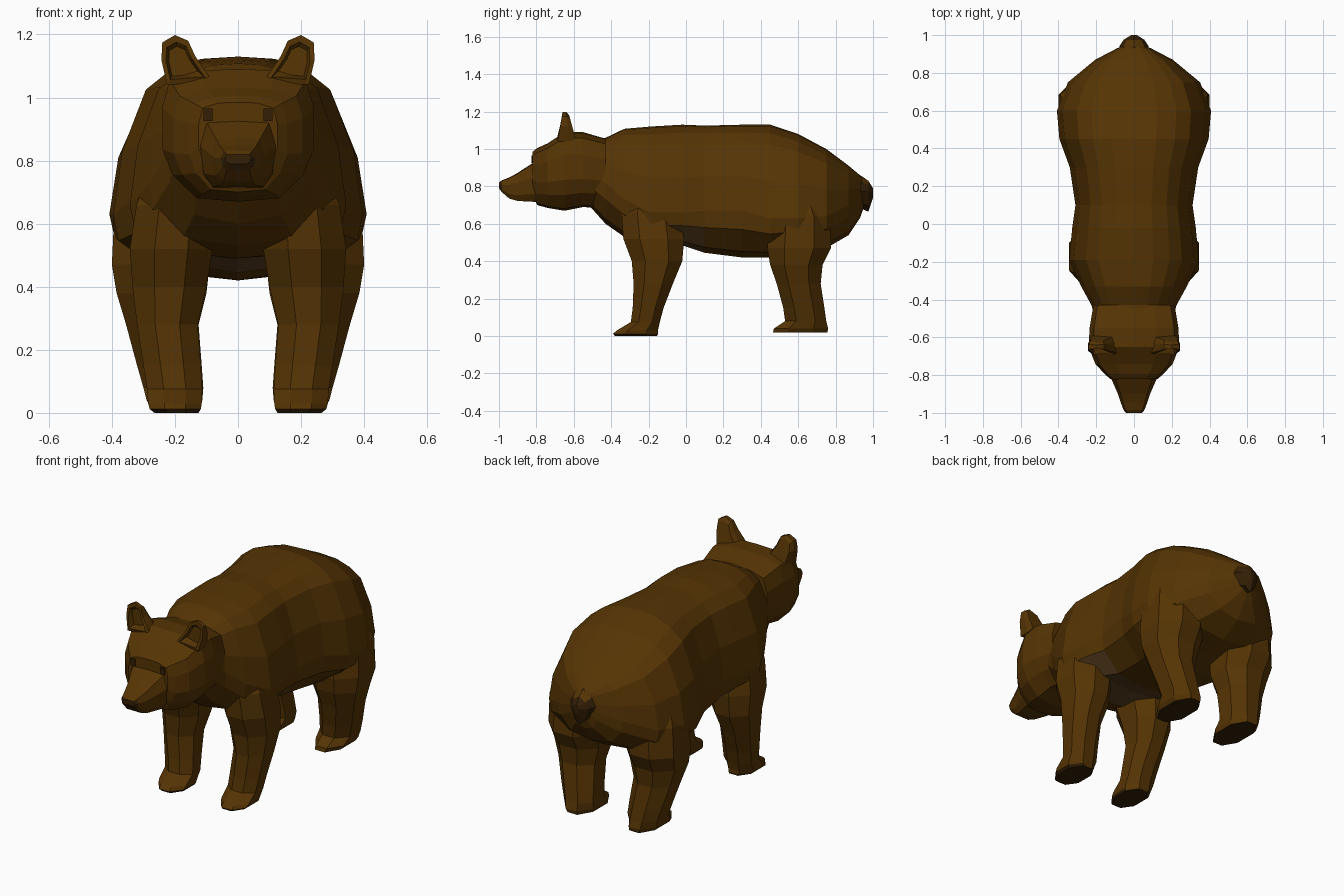
import bpy, bmesh

if "Cube" in bpy.data.objects:
    bpy.data.objects.remove(bpy.data.objects["Cube"])


def colour(name, rgb):
    m = bpy.data.materials.new(name)
    m.diffuse_color = (*rgb, 1)
    m.use_nodes = True
    m.node_tree.nodes["Principled BSDF"].inputs["Base Color"].default_value = m.diffuse_color
    return m


fur = colour("brown fur", (0.092, 0.0345, 0.0012))
dark = colour("dark brown", (0.034, 0.0135, 0.0015))
under = colour("chest brown", (0.115, 0.054, 0.016))


def finish(name, bm, rule=None):
    bmesh.ops.recalc_face_normals(bm, faces=bm.faces)
    if rule:
        for f in bm.faces:
            f.material_index = rule(f)
    mesh = bpy.data.meshes.new(name)
    bm.to_mesh(mesh)
    bm.free()
    for m in (fur, dark, under):
        mesh.materials.append(m)
    obj = bpy.data.objects.new(name, mesh)
    bpy.context.collection.objects.link(obj)
    return obj


def loft(name, rings, rule=None):
    """Skin closed rings of points and cap both ends."""
    bm = bmesh.new()
    rows = [[bm.verts.new(p) for p in ring] for ring in rings]
    n = len(rows[0])
    for a, b in zip(rows, rows[1:]):
        for i in range(n):
            j = (i + 1) % n
            bm.faces.new((a[i], a[j], b[j], b[i]))
    bm.faces.new(rows[0])
    bm.faces.new(rows[-1])
    return finish(name, bm, rule)


def ring_y(profile, y, w, top, bottom, mid):
    """Left-right symmetric cross-section at y from a unit half profile."""
    half = [(u * w, mid + v * ((top - mid) if v > 0 else (mid - bottom))) for u, v in profile]
    pts = half + [(-x, z) for x, z in half[-2:0:-1]]
    return [(x, y, z) for x, z in pts]


def mirror(obj):
    m = obj.modifiers.new("mirror", 'MIRROR')
    m.use_axis[0] = True
    return obj


def weld(target, part):
    """Fuse a part into the target so no surface is left inside."""
    m = target.modifiers.new("weld", 'BOOLEAN')
    m.operation, m.solver, m.object = 'UNION', 'EXACT', part
    graph = bpy.context.evaluated_depsgraph_get()
    mesh = bpy.data.meshes.new_from_object(target.evaluated_get(graph))
    target.modifiers.clear()
    target.data = mesh
    bpy.data.objects.remove(part)


# Trunk: y, half width, top, bottom, height of widest point
body_profile = [(0, 1), (.3, .985), (.55, .91), (.74, .79), (.93, .4), (1, 0), (.96, -.4), (.62, -.87), (0, -1)]
body_rows = [
    (-.52, .20, 1.06, .70, .88), (-.43, .225, 1.06, .60, .82),
    (-.33, .28, 1.108, .53, .73), (-.19, .343, 1.12, .49, .66),
    (-.02, .327, 1.13, .485, .66), (.10, .31, 1.125, .445, .67),
    (.30, .34, 1.13, .42, .67), (.45, .395, 1.13, .42, .63),
    (.60, .408, 1.08, .45, .63), (.75, .35, 1.0, .47, .64),
    (.87, .205, .91, .54, .70), (.93, .09, .86, .63, .74), (.955, .03, .83, .70, .77),
]


def chest(f):
    c = f.calc_center_median()
    return 2 if f.normal.z < -.7 and -.2 < c.y < .12 else 0


body = loft("body", [ring_y(body_profile, *r) for r in body_rows], chest)

# Head with a blunt brow
head_profile = [(0, 1), (.5, .98), (.9, .84), (1, .4), (1, -.25), (.86, -.62), (.55, -.95), (0, -1)]
head = [
    (-.43, .215, 1.055, .68, .88), (-.55, .235, 1.09, .69, .89),
    (-.65, .24, 1.09, .67, .89), (-.74, .205, 1.03, .685, .87),
    (-.795, .155, 1.005, .70, .86), (-.82, .125, .985, .75, .87),
]
weld(body, loft("head", [ring_y(head_profile, *r) for r in head]))

# Snout tapering to a dark nose
snout_profile = [(0, 1), (.82, .95), (1, .25), (.9, -.6), (.65, -1), (0, -1)]
snout = [
    (-.76, .125, .945, .71, .82), (-.82, .12, .925, .718, .82),
    (-.90, .085, .872, .722, .80), (-.945, .07, .848, .735, .795),
    (-.985, .055, .832, .77, .80), (-1.0, .042, .82, .79, .805),
]
weld(body, loft("snout", [ring_y(snout_profile, *r) for r in snout],
                lambda f: int(f.calc_center_median().y < -.98 and f.normal.z < .6)))

# Shadowed eye patches beside the snout
bm = bmesh.new()
bmesh.ops.create_cube(bm, size=1)
for v in bm.verts:
    v.co = (.095 + v.co.x * .028, -.822 + v.co.y * .008, .945 + v.co.z * .04)
mirror(finish("eyes", bm, lambda f: 1))


# Legs: z, front y, back y, inner x, outer x
def ring_z(z, yf, yb, xi, xo):
    cx, cy = (xo - xi) * .3, (yb - yf) * .27
    return [(xi + cx, yf, z), (xo - cx, yf, z), (xo, yf + cy, z), (xo, yb - cy, z),
            (xo - cx, yb, z), (xi + cx, yb, z), (xi, yb - cy, z), (xi, yf + cy, z)]


front = [
    (.82, -.27, -.07, .10, .26), (.66, -.345, -.03, .08, .322), (.52, -.335, -.01, .08, .343),
    (.40, -.29, -.02, .10, .335), (.28, -.28, -.07, .128, .32), (.15, -.285, -.12, .118, .30),
    (.075, -.295, -.14, .113, .288), (.03, -.37, -.15, .115, .285), (.012, -.39, -.15, .118, .28),
    (0, -.38, -.155, .125, .265),
]
rear = [
    (.82, .48, .68, .10, .33), (.64, .45, .77, .07, .392), (.47, .435, .775, .09, .40),
    (.38, .45, .73, .10, .385), (.28, .485, .72, .125, .355), (.15, .52, .74, .115, .32),
    (.08, .53, .75, .11, .30), (.04, .47, .76, .113, .29), (.018, .465, .755, .12, .275),
]
for name, rows in (("front_legs", front), ("rear_legs", rear)):
    # dark soles
    legs = loft(name, [ring_z(*r) for r in rows],
                lambda f: int(f.calc_center_median().z < .025 and f.normal.z < -.5))
    weld(body, mirror(legs))

# Ears: cupped shells, thinner at the tip
outline = [(.08, 1.05), (.135, 1.13), (.158, 1.18), (.20, 1.198), (.24, 1.175), (.243, 1.12), (.225, 1.04)]
cx, cz = .185, 1.11


def ear_ring(y_base, y_tip, scale):
    ring = []
    for x, z in outline:
        t = (z - 1.04) / .16
        ring.append((cx + (x - cx) * scale, y_base + (y_tip - y_base) * t, cz + (z - cz) * scale))
    return ring


mirror(loft("ears", [ear_ring(-.65, -.65, .6), ear_ring(-.69, -.66, .75),
                     ear_ring(-.685, -.66, 1), ear_ring(-.625, -.64, 1), ear_ring(-.59, -.625, .8)]))

# Stubby drooping tail
tail_profile = [(0, 1), (.7, .6), (1, 0), (.6, -.7), (0, -1)]
tail = [(.88, .07, .885, .70, .79), (.94, .078, .855, .68, .775),
        (.975, .055, .83, .665, .77), (1.0, .015, .79, .74, .77)]
loft("tail", [ring_y(tail_profile, *r) for r in tail], lambda f: int(f.normal.z < .6))
